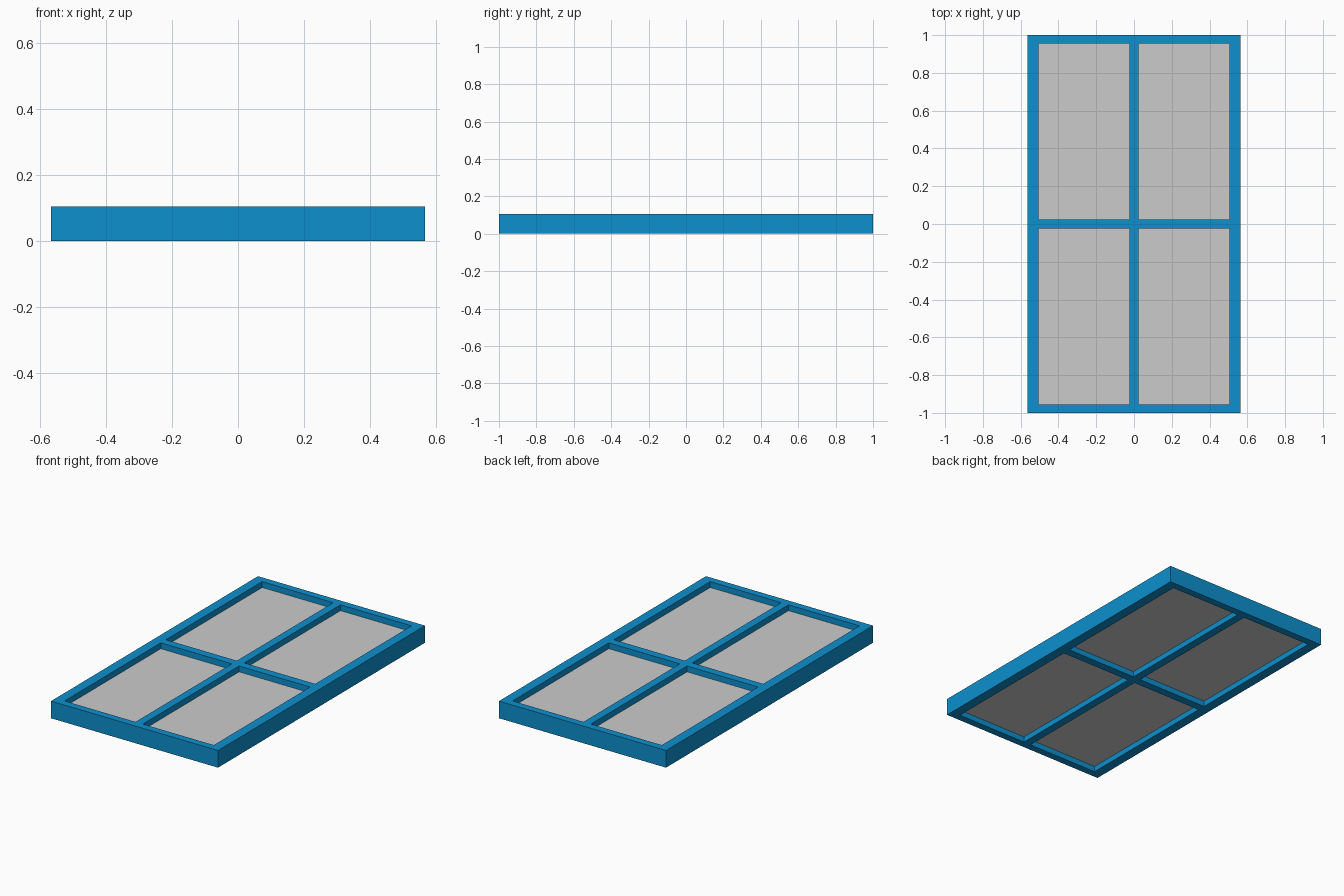
import bpy
import bmesh

if "Cube" in bpy.data.objects:
    bpy.data.objects.remove(bpy.data.objects["Cube"])

HEIGHT = 0.105
PANE_Z = (0.034, 0.069)
XS = [-0.565, -0.505, -0.025, 0.025, 0.505, 0.565]
YS = [-1.0, -0.955, -0.025, 0.025, 0.955, 1.0]
OPEN = (1, 3)  # grid columns and rows that are openings

blue = bpy.data.materials.new("frame_blue")
blue.diffuse_color = (0.004, 0.28, 0.62, 1)
blue.use_nodes = True
blue.node_tree.nodes["Principled BSDF"].inputs["Base Color"].default_value = blue.diffuse_color


def finish(bm, name, material=None):
    bmesh.ops.recalc_face_normals(bm, faces=bm.faces)
    mesh = bpy.data.meshes.new(name)
    bm.to_mesh(mesh)
    bm.free()
    if material:
        mesh.materials.append(material)
    obj = bpy.data.objects.new(name, mesh)
    bpy.context.collection.objects.link(obj)
    return obj


def extrude_up(bm, height):
    geom = bmesh.ops.extrude_face_region(bm, geom=bm.faces[:], use_keep_orig=True)["geom"]
    top = [g for g in geom if isinstance(g, bmesh.types.BMVert)]
    bmesh.ops.translate(bm, verts=top, vec=(0, 0, height))


# Window frame: outer border and crossing bars as one solid
bm = bmesh.new()
grid = [[bm.verts.new((x, y, 0)) for y in YS] for x in XS]
for i in range(5):
    for j in range(5):
        if not (i in OPEN and j in OPEN):
            bm.faces.new((grid[i][j], grid[i + 1][j], grid[i + 1][j + 1], grid[i][j + 1]))
extrude_up(bm, HEIGHT)
finish(bm, "window_frame", blue)

# Four recessed panes
for n, (i, j) in enumerate([(i, j) for i in OPEN for j in OPEN], 1):
    bm = bmesh.new()
    corners = [(XS[i], YS[j]), (XS[i + 1], YS[j]), (XS[i + 1], YS[j + 1]), (XS[i], YS[j + 1])]
    bm.faces.new([bm.verts.new((x, y, PANE_Z[0])) for x, y in corners])
    extrude_up(bm, PANE_Z[1] - PANE_Z[0])
    finish(bm, f"pane_{n}")
